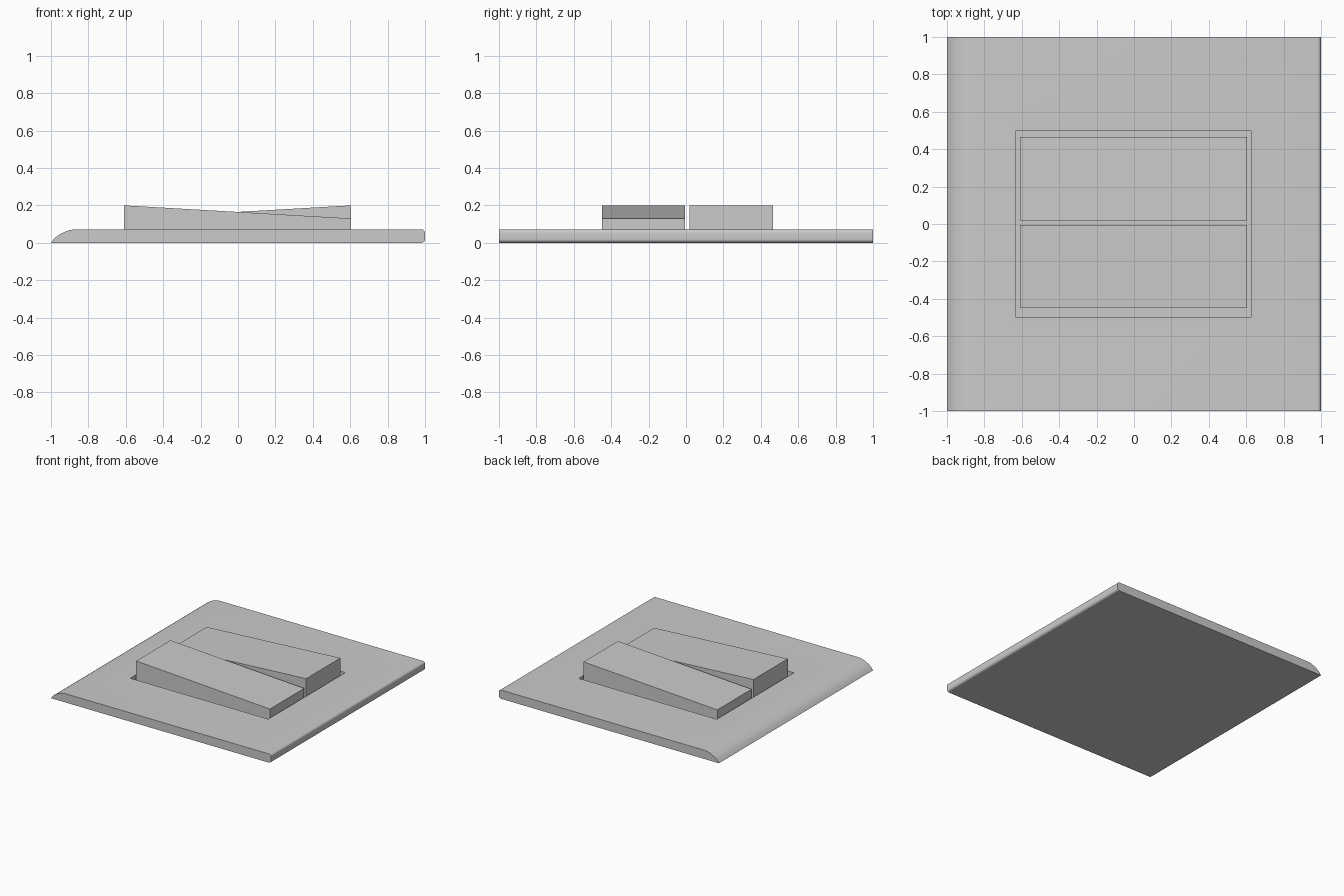
import bpy, bmesh, math

if "Cube" in bpy.data.objects:
    bpy.data.objects.remove(bpy.data.objects["Cube"])


def prism(name, profile, y0, y1):
    """Extrude an x-z profile from y0 to y1."""
    bm = bmesh.new()
    face = bm.faces.new([bm.verts.new((x, y0, z)) for x, z in profile])
    ext = bmesh.ops.extrude_face_region(bm, geom=[face])
    for v in ext["geom"]:
        if isinstance(v, bmesh.types.BMVert):
            v.co.y = y1
    bmesh.ops.recalc_face_normals(bm, faces=bm.faces[:])
    mesh = bpy.data.meshes.new(name)
    bm.to_mesh(mesh)
    bm.free()
    obj = bpy.data.objects.new(name, mesh)
    bpy.context.collection.objects.link(obj)
    return obj


def arc(cx, cz, rx, rz, a0, a1, n=8):
    angles = [math.radians(a0 + (a1 - a0) * i / n) for i in range(n + 1)]
    return [(cx + rx * math.cos(a), cz + rz * math.sin(a)) for a in angles]


T = 0.072      # plate thickness
FLOOR = 0.02   # pocket floor height

# Wall plate: swept left edge, small rounded right edge
profile = [(-1, 0)]
profile += arc(0.98, 0.02, 0.02, 0.02, -90, 0)
profile += arc(0.98, T - 0.02, 0.02, 0.02, 0, 90)
profile += [(-0.87, T), (-0.9, 0.068), (-0.93, 0.057),
            (-0.96, 0.041), (-0.98, 0.026)]
plate = prism("wall_plate", profile, -1, 1)

# Shallow pocket around the rockers
cutter = prism("pocket_cutter", [(-0.63, FLOOR), (0.625, FLOOR),
                                 (0.625, 0.3), (-0.63, 0.3)], -0.5, 0.5)
cutter.hide_render = True
mod = plate.modifiers.new("pocket", "BOOLEAN")
mod.operation = "DIFFERENCE"
mod.solver = "EXACT"
mod.object = cutter
bpy.context.view_layer.objects.active = plate
plate.select_set(True)
cutter.select_set(False)
bpy.ops.object.modifier_apply(modifier=mod.name)
bpy.data.objects.remove(cutter)
bpy.ops.object.shade_smooth_by_angle(angle=math.radians(35))

# Two rockers tilted opposite ways
for name, y0, y1, left, right in (("front_rocker", -0.45, -0.005, 0.20, 0.13),
                                  ("back_rocker", 0.02, 0.465, 0.13, 0.20)):
    prism(name, [(-0.61, FLOOR), (0.605, FLOOR), (0.605, right), (-0.61, left)], y0, y1)
